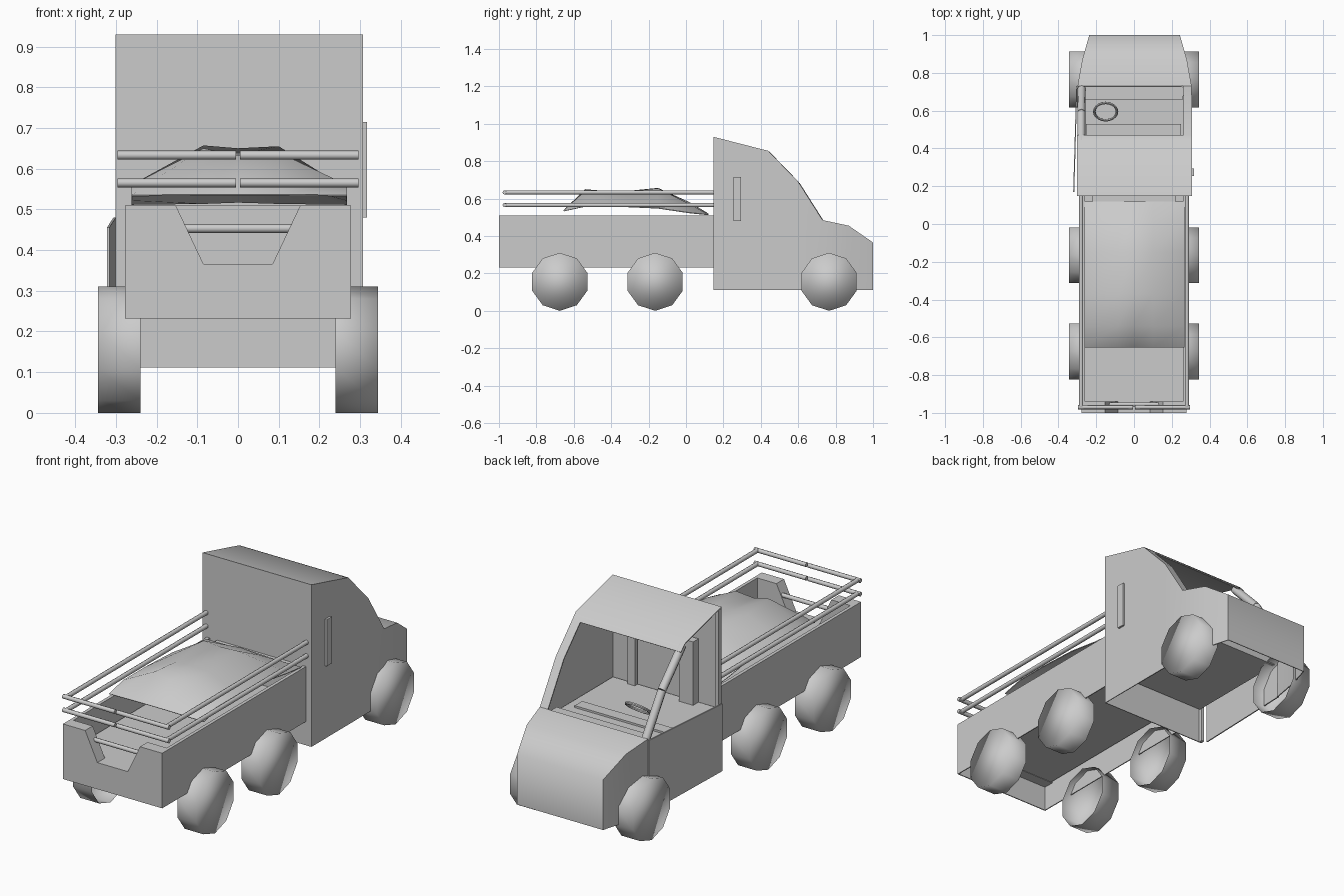
import bpy, bmesh, math
from mathutils import Vector

if "Cube" in bpy.data.objects:
    bpy.data.objects.remove(bpy.data.objects["Cube"])

grey = bpy.data.materials.new("light_grey")
grey.diffuse_color = (0.6, 0.6, 0.6, 1)
grey.use_nodes = True
grey.node_tree.nodes["Principled BSDF"].inputs["Base Color"].default_value = grey.diffuse_color


def make(name, verts, faces, thick=0.0, smooth=None):
    me = bpy.data.meshes.new(name)
    me.from_pydata(verts, [], faces)
    bm = bmesh.new()
    bm.from_mesh(me)
    bmesh.ops.remove_doubles(bm, verts=bm.verts, dist=1e-5)
    bmesh.ops.recalc_face_normals(bm, faces=bm.faces)
    bm.to_mesh(me)
    bm.free()
    ob = bpy.data.objects.new(name, me)
    bpy.context.collection.objects.link(ob)
    me.materials.append(grey)
    bpy.ops.object.select_all(action='DESELECT')
    bpy.context.view_layer.objects.active = ob
    ob.select_set(True)
    if thick:
        mod = ob.modifiers.new("thickness", 'SOLIDIFY')
        mod.thickness = thick
        mod.offset = -1
        bpy.ops.object.modifier_apply(modifier=mod.name)
    if smooth:
        bpy.ops.object.shade_smooth_by_angle(angle=math.radians(smooth))
    return ob


def box(name, x0, x1, y0, y1, z0, z1):
    v = [(x, y, z) for x in (x0, x1) for y in (y0, y1) for z in (z0, z1)]
    f = [(0, 1, 3, 2), (4, 6, 7, 5), (0, 4, 5, 1), (2, 3, 7, 6), (0, 2, 6, 4), (1, 5, 7, 3)]
    return make(name, v, f)


def cylinder(name, a, b, r, n=8, smooth=60, start_cap=True):
    a, b = Vector(a), Vector(b)
    q = (b - a).to_track_quat('Z', 'Y')
    ring = [q @ Vector((r * math.cos(2 * math.pi * i / n), r * math.sin(2 * math.pi * i / n), 0))
            for i in range(n)]
    v = [tuple(a + p) for p in ring] + [tuple(b + p) for p in ring]
    f = [(i, (i + 1) % n, n + (i + 1) % n, n + i) for i in range(n)]
    f.append(tuple(range(n, 2 * n)))
    if start_cap:
        f.append(tuple(range(n)))
    return make(name, v, f, smooth=smooth)


def extrude_y(name, outline, y0, y1):
    m = len(outline)
    v = [(x, y, z) for y in (y0, y1) for x, z in outline]
    f = [tuple(range(m)), tuple(range(m, 2 * m))]
    f += [(i, (i + 1) % m, m + (i + 1) % m, m + i) for i in range(m)]
    return make(name, v, f)


# Cab shell: stations of y, top height, half width
CX, BOT = 0.003, 0.112
st = [(0.147, 0.93, 0.304), (0.44, 0.855, 0.304), (0.47, 0.824, 0.304), (0.6, 0.69, 0.304),
      (0.73, 0.485, 0.302), (0.87, 0.455, 0.277), (1.0, 0.365, 0.24)]
n = len(st)
verts = []
for y, z, w in st:
    verts += [(CX - w, y, BOT), (CX - w, y, z), (CX + w, y, z), (CX + w, y, BOT)]
faces = [(0, 1, 2, 3), tuple(4 * (n - 1) + k for k in (0, 1, 2, 3))]
for i in range(n - 1):
    a, b = 4 * i, 4 * i + 4
    faces.append((a + 2, a + 3, b + 3, b + 2))           # closed right side
    if i in (0, 1, 4, 5):
        faces.append((a + 1, a + 2, b + 2, b + 1))       # roof and hood
    if i >= 4:
        faces.append((a, a + 1, b + 1, b))               # left fender
make("cab_shell", verts, faces, thick=0.005, smooth=60)

# Windscreen frame on the right, bent pillar on the left, and rear post
frame = []
for y, z, w in st[2:5]:
    frame += [(CX + w, y, z), (CX + w - 0.045, y, z)]
make("windscreen_frame", frame, [(0, 1, 3, 2), (2, 3, 5, 4)], thick=0.006, smooth=60)
for i in (1, 2, 3):
    (y0, z0, w0), (y1, z1, w1) = st[i], st[i + 1]
    cylinder("windscreen_pillar", (CX + 0.022 - w0, y0 - 0.01, z0 - 0.018),
             (CX + 0.022 - w1, y1 - 0.01, z1 - 0.018), 0.021)
box("rear_post", -0.301, -0.285, 0.15, 0.17, BOT, 0.922)

# Left door, standing slightly ajar, and the handle on the right
make("left_door", [(-0.300, 0.73, 0.115), (-0.300, 0.73, 0.48), (-0.316, 0.17, 0.455), (-0.316, 0.17, 0.115)],
     [(0, 1, 2, 3)], thick=0.006)
box("right_handle", 0.304, 0.317, 0.255, 0.295, 0.48, 0.715)

# Cab interior
box("cab_floor", -0.285, 0.298, 0.157, 0.72, 0.29, 0.42)
box("seat_step", -0.255, 0.25, 0.47, 0.53, 0.42, 0.43)
box("dashboard", -0.26, 0.26, 0.66, 0.73, 0.42, 0.47)
box("left_backrest", -0.18, -0.1, 0.157, 0.2, 0.42, 0.74)
box("right_backrest", 0.16, 0.2, 0.157, 0.18, 0.42, 0.74)
bpy.ops.mesh.primitive_torus_add(location=(-0.15, 0.595, 0.55), rotation=(math.radians(40), 0, 0),
                                 major_radius=0.06, minor_radius=0.007,
                                 major_segments=20, minor_segments=6)
wheel = bpy.context.object
wheel.name = "steering_wheel"
wheel.data.materials.append(grey)
bpy.ops.object.shade_smooth_by_angle()

# Load bed: thick sides above the floor, thin skirts below it
for s in (-1, 1):
    for name, inner, z0, z1 in (("bed_side", 0.26, 0.37, 0.51), ("bed_skirt", 0.272, 0.232, 0.37)):
        x0, x1 = sorted((s * inner, s * 0.277))
        box(name, x0, x1, -0.995, 0.15, z0, z1)
box("bed_floor", -0.265, 0.265, -0.95, 0.15, 0.362, 0.366)
box("bed_front_edge", -0.22, 0.22, 0.12, 0.15, 0.366, 0.51)

# Tailgate with a tapered notch, and its thin skirt
extrude_y("tailgate", [(-0.277, 0.36), (0.277, 0.36), (0.277, 0.51), (0.153, 0.51),
                       (0.085, 0.366), (-0.085, 0.366), (-0.153, 0.51), (-0.277, 0.51)], -1.0, -0.94)
box("tailgate_skirt", -0.277, 0.277, -1.0, -0.995, 0.232, 0.36)
cylinder("tailgate_bar", (-0.135, -0.955, 0.453), (0.135, -0.955, 0.453), 0.011)

# Rails above the bed
for z in (0.565, 0.633):
    for s in (-1, 1):
        cylinder("side_rail", (s * 0.28, -0.97, z), (s * 0.28, 0.15, z), 0.011)
        cylinder("rear_rail", (s * 0.005, -0.97, z), (s * 0.296, -0.97, z), 0.011)

# Draped load cover: rows of y, edge, left fold, ridge, right fold heights
rows = [(-0.655, 0.535, 0.537, 0.537, 0.537), (-0.54, 0.56, 0.65, 0.632, 0.64),
        (-0.37, 0.56, 0.635, 0.635, 0.632), (-0.15, 0.55, 0.657, 0.65, 0.655),
        (0.02, 0.525, 0.57, 0.58, 0.57), (0.12, 0.515, 0.517, 0.52, 0.517)]
cv = []
for y, e, lf, r, rf in rows:
    cv += [(-0.262, y, e), (-0.085, y, lf), (0.0, y, r), (0.1, y, rf), (0.268, y, e)]
cf = [(5 * i + j, 5 * i + j + 1, 5 * i + j + 6, 5 * i + j + 5)
      for i in range(len(rows) - 1) for j in range(4)]
make("load_cover", cv, cf, thick=0.004, smooth=60)

# Six ten-sided wheels, a corner at the bottom, open on the inner side
for y in (-0.675, -0.165, 0.765):
    for s in (-1, 1):
        w = cylinder("wheel", (0, 0, -0.0525), (0, 0, 0.0525), 0.155, 10, 180, start_cap=False)
        w.rotation_euler = (0, s * math.pi / 2, 0)
        w.location = (s * 0.2915, y, 0.155)
